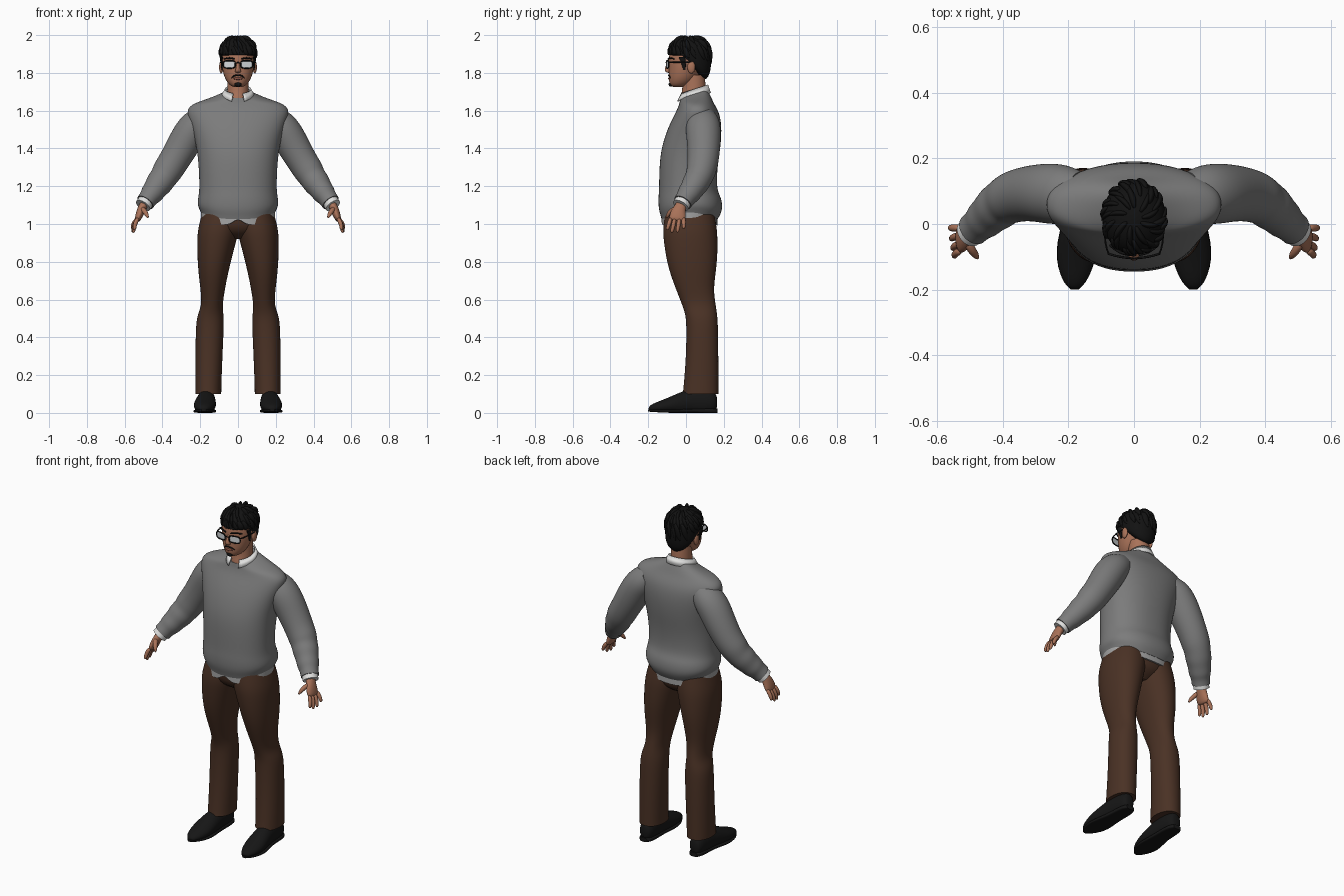
import bpy, bmesh, math, random
from mathutils import Vector

cube = bpy.data.objects.get("Cube")
if cube:
    bpy.data.objects.remove(cube, do_unlink=True)
random.seed(4)
X, Y, Z = Vector((1, 0, 0)), Vector((0, 1, 0)), Vector((0, 0, 1))


def material(name, r, g, b):
    m = bpy.data.materials.new(name)
    m.use_nodes = True
    m.diffuse_color = (r, g, b, 1)
    bsdf = next(n for n in m.node_tree.nodes if n.type == 'BSDF_PRINCIPLED')
    bsdf.inputs["Base Color"].default_value = (r, g, b, 1)
    return m


WOOL = material("grey wool", .2, .2, .2)
SHIRT = material("white cotton", .75, .75, .74)
HEM = material("pale grey trim", .36, .36, .36)
BROWN = material("brown trousers", .068, .031, .018)
SKIN = material("skin", .40, .17, .10)
LIPS = material("lips", .24, .08, .055)
BLACK = material("black hair", .006, .006, .006)
LEATHER = material("black leather", .008, .008, .008)
LENS = material("lens", .66, .69, .71)


def finish(name, bm, mat, mirror=False, sub=1):
    bmesh.ops.recalc_face_normals(bm, faces=bm.faces)
    for f in bm.faces:
        f.smooth = True
    me = bpy.data.meshes.new(name)
    bm.to_mesh(me)
    bm.free()
    me.materials.append(mat)
    ob = bpy.data.objects.new(name, me)
    bpy.context.collection.objects.link(ob)
    if mirror:
        ob.modifiers.new("Mirror", 'MIRROR').use_mirror_merge = False
    if sub:
        s = ob.modifiers.new("Smooth", 'SUBSURF')
        s.levels = s.render_levels = sub
    return ob


def tube(bm, rings, axis=None, ref=X, n=24, p=2.0, closed=False, sharp=True):
    """Skin rings of (x, y, z, a, b, tilt, dip) along an axis or their own path."""
    crease = bm.edges.layers.float.get("crease_edge") or bm.edges.layers.float.new("crease_edge")
    pts = [Vector(r[:3]) for r in rings]
    count, loops = len(rings), []
    for i, r in enumerate(rings):
        if closed:
            t = pts[(i + 1) % count] - pts[i - 1]
        else:
            t = pts[min(i + 1, count - 1)] - pts[max(i - 1, 0)]
        t = (axis or t).normalized()
        u = (ref - t * ref.dot(t)).normalized()
        v = t.cross(u)
        tilt, dip = (list(r[5:]) + [0, 0])[:2]
        loop = []
        for k in range(n):
            c, s = math.cos(math.tau * k / n), math.sin(math.tau * k / n)
            c = math.copysign(abs(c) ** (2 / p), c)
            s = math.copysign(abs(s) ** (2 / p), s)
            co = pts[i] + u * (r[3] * c) + v * (r[4] * s)
            co.z += tilt * r[4] * s - dip * s * s
            loop.append(bm.verts.new(co))
        loops.append(loop)
    for i in range(count if closed else count - 1):
        a, b = loops[i], loops[(i + 1) % count]
        for k in range(n):
            j = (k + 1) % n
            bm.faces.new((a[k], a[j], b[j], b[k]))
    if not closed:
        for loop in (loops[0], loops[-1]):
            for e in bm.faces.new(loop).edges:
                if sharp:
                    e[crease] = 1
                    e.smooth = False


def loft(name, mat, *parts, mirror=False, sub=1, **kw):
    bm = bmesh.new()
    for rings in parts:
        tube(bm, rings, **kw)
    return finish(name, bm, mat, mirror, sub)


def spans(*rows):
    """Rings from (z, left, right, front, back, tilt, dip) extents."""
    return [((l + r) / 2, (f + b) / 2, z, (r - l) / 2, (b - f) / 2, *extra)
            for z, l, r, f, b, *extra in rows]


def ball(name, mat, centre, radii, mirror=False):
    bm = bmesh.new()
    bmesh.ops.create_uvsphere(bm, u_segments=20, v_segments=12, radius=1)
    for v in bm.verts:
        v.co = Vector(centre) + Vector(c * r for c, r in zip(v.co, radii))
    return finish(name, bm, mat, mirror, 0)


# Sweater body, with a blouson fold above the waistband
body = [(1.055, .195, -.13, .168, 0, .03), (1.075, .203, -.135, .18, 0, .03),
        (1.10, .216, -.146, .195, 0, .02), (1.14, .212, -.147, .188), (1.18, .204, -.143, .162),
        (1.30, .208, -.142, .166), (1.40, .218, -.132, .183), (1.50, .244, -.1, .19),
        (1.57, .268, -.066, .182), (1.61, .27, -.045, .165), (1.64, .235, -.035, .147),
        (1.663, .155, -.033, .132, .15), (1.688, .085, -.03, .115, .3)]
loft("sweater_body", WOOL, spans(*[(z, -w, w, f, b, *e) for z, w, f, b, *e in body]),
     axis=Z, n=32, p=2.25, sub=2)

# Shirt hem showing under the sweater, notched at the front
hem = loft("shirt_hem", HEM, spans((1.028, -.197, .197, -.13, .166, 0, .035),
                                   (1.09, -.197, .197, -.128, .166, 0, .03)),
           axis=Z, n=48, p=2.25)
for v in hem.data.vertices:
    if v.co.y < 0 and abs(v.co.x) < .045 and v.co.z < 1.02:
        v.co.z += .04 * (1 - abs(v.co.x) / .045)

# Sleeves, cuffs
loft("sleeve", WOOL, [(.17, .085, 1.56, .075, .07), (.21, .09, 1.535, .09, .085), (.25, .092, 1.49, .094, .09),
                      (.295, .095, 1.41, .088, .087), (.345, .09, 1.325, .082, .08),
                      (.375, .08, 1.28, .079, .081), (.395, .068, 1.245, .072, .071),
                      (.418, .05, 1.215, .072, .073), (.438, .032, 1.185, .063, .062),
                      (.458, .013, 1.158, .062, .061), (.472, 0, 1.14, .052, .051),
                      (.491, -.017, 1.114, .051, .05)], ref=Y, mirror=True, sub=2)
loft("shirt_cuff", SHIRT, [(.480, -.008, 1.13, .044, .043), (.503, -.028, 1.097, .045, .043)],
     ref=Y, mirror=True)

# Hands
loft("palm", SKIN, [(.488, -.016, 1.12, .03, .024), (.506, -.031, 1.09, .03, .023),
                    (.518, -.042, 1.06, .042, .022), (.529, -.046, 1.03, .045, .018),
                    (.534, -.048, 1.015, .038, .012)], ref=Y, n=16, mirror=True, sharp=False)
fingers = []
for by, tx, ty, tz in ((-.08, .548, -.1, .968), (-.058, .553, -.076, .953),
                       (-.034, .558, -.046, .955), (-.012, .562, -.012, .975)):
    base, tip = Vector((.528, by, 1.035)), Vector((tx, ty, tz))
    mid = base.lerp(tip, .5) + Vector((.008, 0, 0))
    fingers.append([(*base, .012, .012), (*mid, .012, .012),
                    (*mid.lerp(tip, .8), .01, .01), (*tip, .004, .004)])
fingers.append([(.51, -.05, 1.085, .016, .014), (.495, -.08, 1.068, .014, .014),
                (.483, -.095, 1.05, .012, .012), (.475, -.106, 1.03, .004, .004)])
loft("fingers", SKIN, *fingers, ref=Y, n=10, mirror=True, sharp=False)

# Trousers
loft("trouser_leg", BROWN, spans(
    (.10, .088, .227, -.018, .172), (.13, .088, .227, -.014, .172), (.3, .082, .226, .0, .172),
    (.46, .074, .224, .002, .17), (.52, .076, .215, -.003, .166), (.57, .082, .192, -.02, .158),
    (.65, .07, .198, -.052, .146), (.74, .052, .21, -.086, .158), (.83, .03, .216, -.108, .168),
    (.92, .006, .217, -.12, .168), (.98, -.01, .212, -.124, .165), (1.06, -.01, .19, -.11, .15)),
    axis=Z, p=2.15, mirror=True, sub=2)
loft("trouser_seat", BROWN, spans((.92, -.07, .07, -.04, .09), (.95, -.15, .15, -.095, .14),
                                  (.99, -.2, .2, -.122, .162), (1.07, -.192, .192, -.12, .155)), axis=Z)

# Shoes, flattened where they meet the sole
shoe = loft("shoe_upper", LEATHER, [
    (.166, .165, .055, .02, .03), (.166, .155, .055, .038, .055), (.166, .11, .06, .046, .07),
    (.168, .03, .06, .049, .068), (.171, -.02, .052, .054, .062), (.175, -.07, .044, .06, .048),
    (.178, -.12, .034, .057, .036), (.18, -.165, .028, .042, .026), (.181, -.19, .024, .025, .016),
    (.181, -.198, .022, .01, .006)], axis=-Y, mirror=True, sharp=False)
for v in shoe.data.vertices:
    v.co.z = max(v.co.z, .008)
loft("shoe_sole", LEATHER, [
    (.166, .168, .012, .024, .012), (.166, .15, .012, .042, .012), (.166, .09, .012, .046, .012),
    (.168, .03, .012, .046, .011), (.173, -.03, .01, .056, .01), (.176, -.08, .009, .062, .009),
    (.178, -.13, .01, .056, .008), (.181, -.18, .012, .034, .007), (.181, -.2, .013, .012, .006)],
    axis=-Y, p=4, mirror=True)

# Head and neck
loft("neck", SKIN, spans((1.62, -.06, .06, -.03, .1), (1.665, -.06, .06, -.034, .107),
                         (1.70, -.057, .057, -.018, .106), (1.79, -.056, .056, -.02, .1)), axis=Z)
loft("head", SKIN, spans(
    (1.724, -.024, .024, -.072, -.01), (1.735, -.045, .045, -.086, .02), (1.76, -.064, .064, -.091, .05),
    (1.79, -.077, .077, -.092, .07), (1.83, -.086, .086, -.091, .09), (1.87, -.089, .089, -.094, .11),
    (1.91, -.086, .086, -.088, .115), (1.95, -.07, .07, -.065, .105), (1.975, -.03, .03, -.02, .06)),
    axis=Z, sharp=False)
loft("nose", SKIN, [(0, -.089, 1.862, .007, .007), (0, -.095, 1.838, .009, .012),
                    (0, -.1, 1.817, .014, .015), (0, -.097, 1.806, .018, .013),
                    (0, -.092, 1.8, .01, .007)], axis=Z, n=12, sharp=False)
ball("ear", SKIN, (.089, .028, 1.83), (.011, .021, .033), mirror=True)
ball("mouth", LIPS, (0, -.088, 1.77), (.024, .007, .007))
loft("moustache", BLACK, [(-.034, -.078, 1.772, .003, .003), (-.024, -.089, 1.785, .005, .004),
                          (0, -.0945, 1.79, .004, .004), (.024, -.089, 1.785, .005, .004),
                          (.034, -.078, 1.772, .003, .003)], ref=Z, n=8)
ball("chin_beard", BLACK, (0, -.081, 1.739), (.019, .011, .012))
loft("eyebrow", BLACK, [(.016, -.094, 1.873, .004, .004), (.045, -.088, 1.881, .006, .005),
                        (.074, -.064, 1.874, .003, .004)], ref=Z, n=8, mirror=True)

# Spectacles
outline = []
for k in range(24):
    c, s = math.cos(math.tau * k / 24), math.sin(math.tau * k / 24)
    x = .046 + .032 * math.copysign(abs(c) ** .6, c)
    outline.append((x, -.104 + 2.2 * x * x, 1.845 + .02 * math.copysign(abs(s) ** .6, s)))
loft("glasses_rim", BLACK, [(*q, .0035, .0035) for q in outline], ref=Y, n=8, closed=True, mirror=True, sub=0)
bm = bmesh.new()
bm.faces.new([bm.verts.new(q) for q in outline])
finish("glasses_lens", bm, LENS, mirror=True, sub=0)
loft("glasses_temple", BLACK, [(.077, -.09, 1.856, .004, .003), (.088, -.07, 1.856, .004, .003),
                               (.093, .03, 1.856, .004, .003)], ref=Z, n=8, mirror=True)
loft("glasses_bridge", BLACK, [(-.016, -.104, 1.852, .003, .003), (0, -.107, 1.855, .003, .003),
                               (.016, -.104, 1.852, .003, .003)], ref=Z, n=8)


# Hair: a cap that reaches lower toward the nape, with swept locks
def scalp(v, grow=1.0):
    h, z = 1.0, v.z * .094
    if v.z < 0:
        h = math.sqrt(max(0, 1 - v.z ** 4)) / max(1e-4, math.sqrt(max(1e-8, 1 - v.z ** 2)))
        reach = min(1, max(0, (v.y + .3) / .9))
        z = v.z * (.012 + .155 * reach)
    return Vector((v.x * h * .097 * grow, .02 + v.y * h * .113 * grow, 1.9 + z * grow))


bm = bmesh.new()
bmesh.ops.create_uvsphere(bm, u_segments=32, v_segments=20, radius=1)
for v in bm.verts:
    v.co = scalp(v.co.copy())
finish("hair_cap", bm, BLACK, sub=0)


def lock(az, top, length, r):
    path = []
    for k, size in enumerate((.5, 1, .9, .15)):
        el = top - length * k / 3
        a = az + .12 * k
        d = Vector((math.cos(a) * math.cos(el), math.sin(a) * math.cos(el), math.sin(el)))
        path.append((*scalp(d, .97 + .015 * k), r * size, r * size * .55))
    return path


locks = []
for row, (top, length, number) in enumerate(((1.35, .8, 9), (.95, .85, 14), (.5, .75, 18))):
    for k in range(number):
        az = math.tau * (k + .5 * row) / number + random.uniform(-.12, .12)
        locks.append(lock(az, top, length * random.uniform(.85, 1.15), random.uniform(.016, .023)))
loft("hair_locks", BLACK, *locks, ref=Z, n=8, sharp=False)
loft("sideburn", BLACK, [(.086, -.022, 1.885, .018, .008), (.086, -.012, 1.85, .013, .005),
                         (.084, -.008, 1.815, .006, .004)], axis=-Z, ref=Y, n=10, mirror=True)

# Folded shirt collar, open at the throat
bm = bmesh.new()
rows = []
for rx, ry, z, drop in ((.063, .069, 1.725, .045), (.069, .074, 1.738, .047), (.09, .089, 1.694, .03)):
    row = []
    for k in range(33):
        a = math.radians(-90 + 22 + (360 - 44) * k / 32)
        front = (1 - math.sin(a)) / 2
        point = .02 * front ** 8 if rx > .08 else 0
        row.append(bm.verts.new((rx * math.cos(a), .043 + ry * math.sin(a) - point / 2,
                                 z - drop * front - point)))
    rows.append(row)
for a, b in zip(rows, rows[1:]):
    for k in range(32):
        bm.faces.new((a[k], a[k + 1], b[k + 1], b[k]))
collar = finish("shirt_collar", bm, SHIRT, sub=0)
collar.modifiers.new("Thickness", 'SOLIDIFY').thickness = .006
